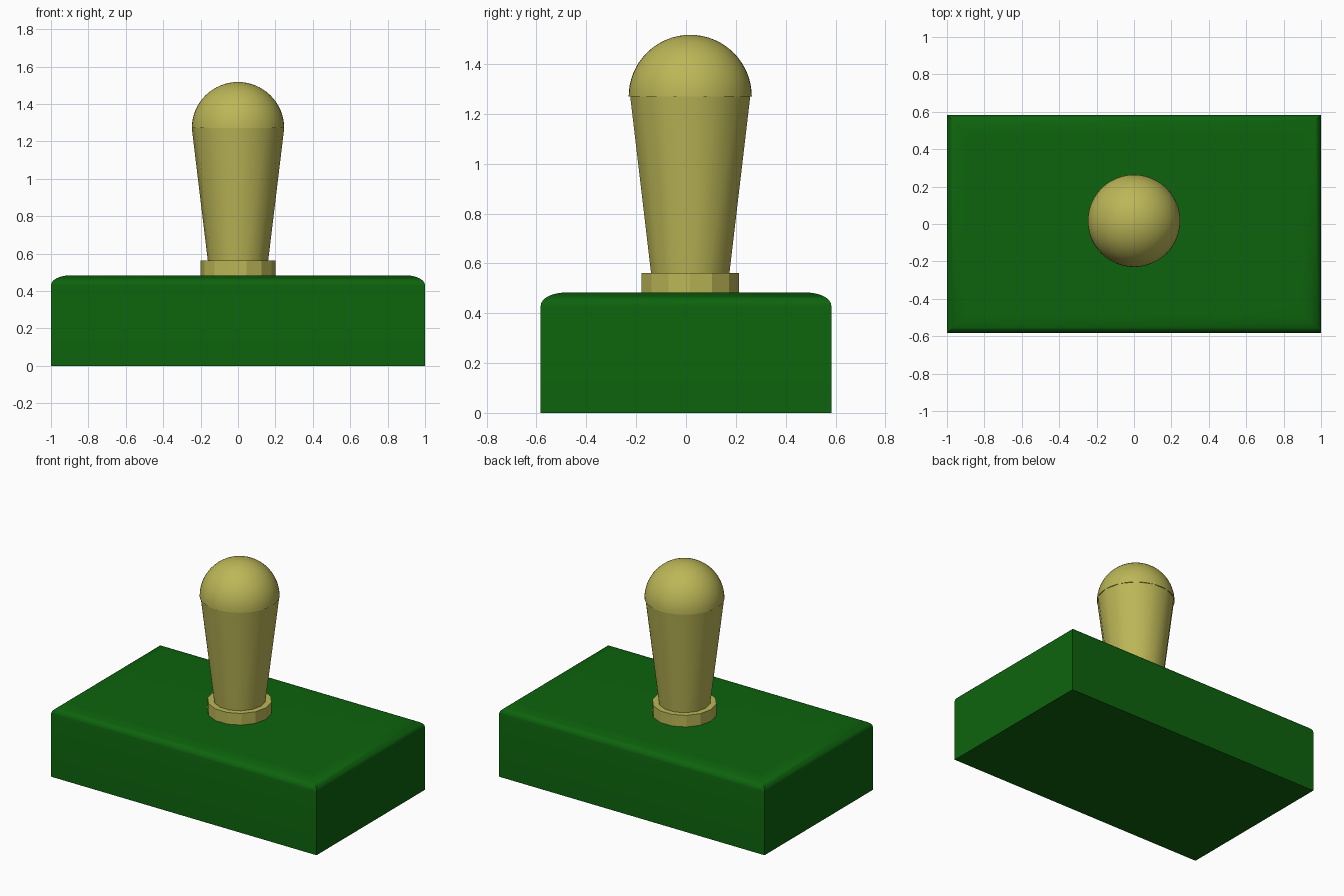
import bpy, bmesh, math

cube = bpy.data.objects.get("Cube")
if cube:
    bpy.data.objects.remove(cube, do_unlink=True)

CENTRE_Y = 0.017
SIDES = 14


def material(name, rgb):
    mat = bpy.data.materials.new(name)
    mat.use_nodes = True
    mat.diffuse_color = (*rgb, 1)
    mat.node_tree.nodes["Principled BSDF"].inputs["Base Color"].default_value = (*rgb, 1)
    return mat


def loft(name, rings, mat, smooth_angle=None):
    """Skin a stack of equal-length rings and cap both ends."""
    bm = bmesh.new()
    loops = [[bm.verts.new(p) for p in ring] for ring in rings]
    for low, high in zip(loops, loops[1:]):
        for i in range(len(low)):
            j = (i + 1) % len(low)
            bm.faces.new((low[i], low[j], high[j], high[i]))
    bm.faces.new(loops[0][::-1])
    bm.faces.new(loops[-1])
    mesh = bpy.data.meshes.new(name)
    bm.to_mesh(mesh)
    bm.free()
    mesh.materials.append(mat)
    obj = bpy.data.objects.new(name, mesh)
    bpy.context.collection.objects.link(obj)
    if smooth_angle:
        bpy.ops.object.select_all(action="DESELECT")
        obj.select_set(True)
        bpy.context.view_layer.objects.active = obj
        bpy.ops.object.shade_smooth_by_angle(angle=math.radians(smooth_angle))
    return obj


def rectangle(x, y, z):
    return [(-x, -y, z), (x, -y, z), (x, y, z), (-x, y, z)]


def circle(radius, z, sides=SIDES):
    turn = math.tau / sides
    return [(radius * math.cos(i * turn), CENTRE_Y + radius * math.sin(i * turn), z)
            for i in range(sides)]


green = material("dark green", (0.004, 0.125, 0.004))
khaki = material("khaki wood", (0.50, 0.47, 0.095))

# Block with sharp upright corners and a softly rounded top rim
STEPS = 8
block = [rectangle(1, 0.583, 0)]
for k in range(STEPS + 1):
    a = k / STEPS * math.pi / 2
    inset = 0.1 * (1 - math.cos(a))
    block.append(rectangle(1 - inset, 0.583 - inset, 0.43 + 0.053 * math.sin(a)))
loft("base_block", block, green, 35)

# Faceted collar at the foot of the handle
loft("handle_collar", [circle(0.2, 0.475), circle(0.2, 0.562)], khaki)

# Tapered grip
loft("handle_grip", [circle(0.16, 0.55), circle(0.247, 1.27)], khaki, 35)

# Rounded end of the handle
DOME_STEPS = 16
dome = []
for k in range(DOME_STEPS):
    a = k / DOME_STEPS * math.pi / 2
    dome.append(circle(0.247 * math.cos(a), 1.27 + 0.247 * math.sin(a), 48))
dome.append(circle(0.002, 1.517, 48))
loft("handle_dome", dome, khaki, 35)
